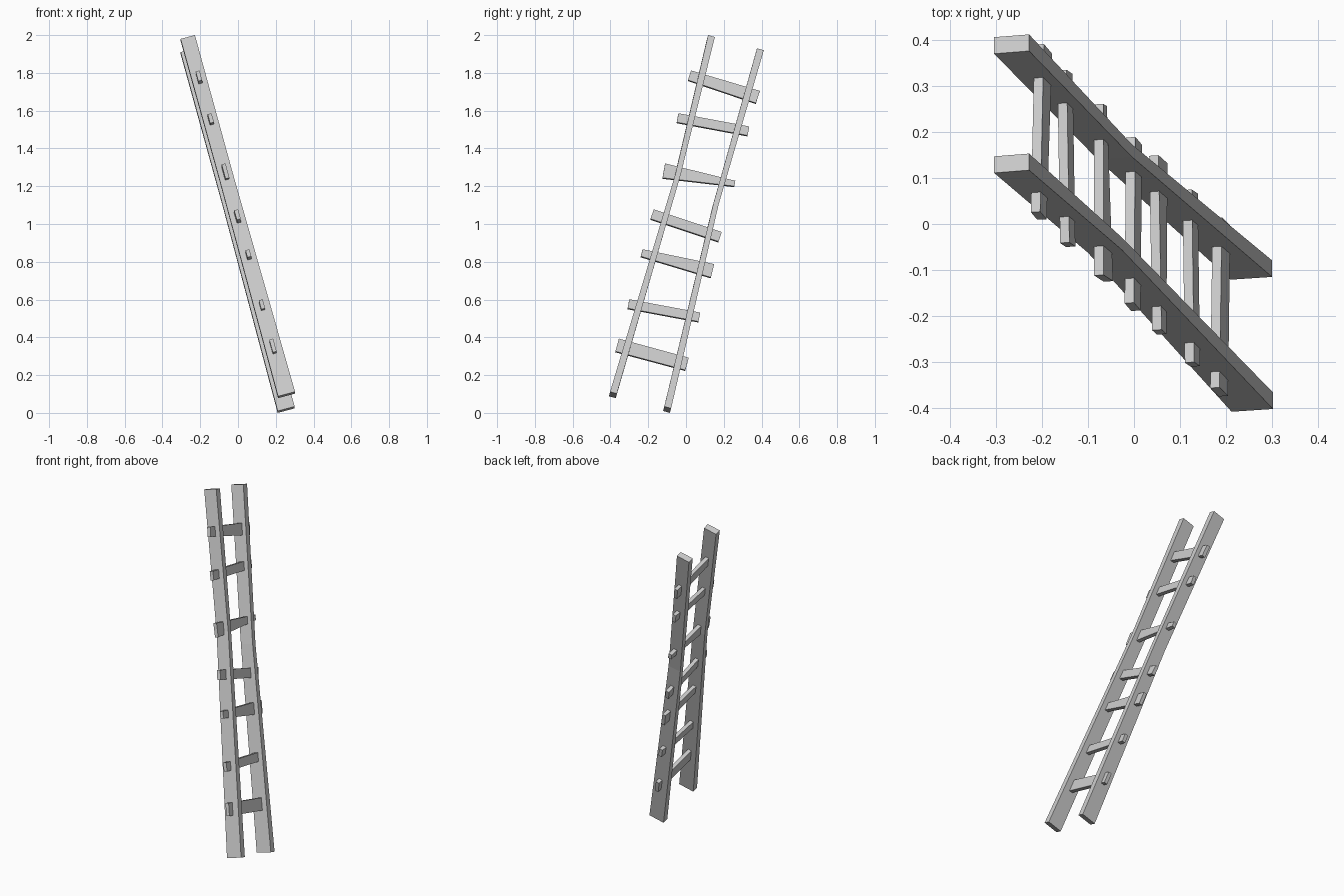
import bpy, bmesh
from mathutils import Vector as V

if "Cube" in bpy.data.objects:
    bpy.data.objects.remove(bpy.data.objects["Cube"])


def loft(name, sections):
    """Flat-faced bar through four-sided sections: (centre, half width vector, half depth vector)."""
    bm = bmesh.new()
    rings = []
    for c, w, d in sections:
        c, w, d = V(c), V(w), V(d)
        rings.append([bm.verts.new(p) for p in (c - w - d, c + w - d, c + w + d, c - w + d)])
    for a, b in zip(rings, rings[1:]):
        for i in range(4):
            j = (i + 1) % 4
            bm.faces.new((a[i], a[j], b[j], b[i]))
    bm.faces.new(rings[0][::-1])
    bm.faces.new(rings[-1])
    bmesh.ops.recalc_face_normals(bm, faces=bm.faces)
    mesh = bpy.data.meshes.new(name)
    bm.to_mesh(mesh)
    bm.free()
    ob = bpy.data.objects.new(name, mesh)
    bpy.context.collection.objects.link(ob)
    return ob


# Two leaning rails, each bowed inwards and thinner near the middle
DEPTH = V((0, 0.018, -0.005))
rails = {
    "front_rail": ((0.257, -0.387, 0.095), (-0.063, -0.046, 1.25), (-0.266, 0.132, 1.985)),
    "back_rail": ((0.255, -0.100, 0.017), (-0.042, 0.157, 1.10), (-0.266, 0.391, 1.915)),
}
for name, (bottom, middle, top) in rails.items():
    loft(name, [
        (bottom, (0.045, 0.003, 0.012), DEPTH),
        (middle, (0.037, 0.003, 0.010), DEPTH * 0.75),
        (top, (0.038, 0.003, 0.010), DEPTH),
    ])

# Uneven rungs: front (x, y, z, height), back (x, y, z, height)
rungs = [
    ((0.185, -0.365, 0.357, 0.072), (0.190, 0.005, 0.257, 0.070)),
    ((0.127, -0.305, 0.575, 0.050), (0.122, 0.070, 0.505, 0.050)),
    ((0.055, -0.235, 0.845, 0.040), (0.053, 0.140, 0.750, 0.075)),
    ((-0.003, -0.180, 1.050, 0.055), (0.000, 0.180, 0.930, 0.055)),
    ((-0.066, -0.118, 1.280, 0.080), (-0.073, 0.258, 1.212, 0.030)),
    ((-0.144, -0.045, 1.560, 0.050), (-0.150, 0.330, 1.490, 0.050)),
    ((-0.207, 0.018, 1.785, 0.055), (-0.197, 0.380, 1.670, 0.070)),
]
for n, (f, b) in enumerate(rungs, 1):
    axis = (V(b[:3]) - V(f[:3])).normalized()
    up = V((-0.26, 0, 1))
    up = (up - axis * up.dot(axis)).normalized()
    side = up.cross(axis).normalized() * 0.0105
    loft(f"rung_{n}", [(e[:3], side, up * e[3] / 2) for e in (f, b)])
